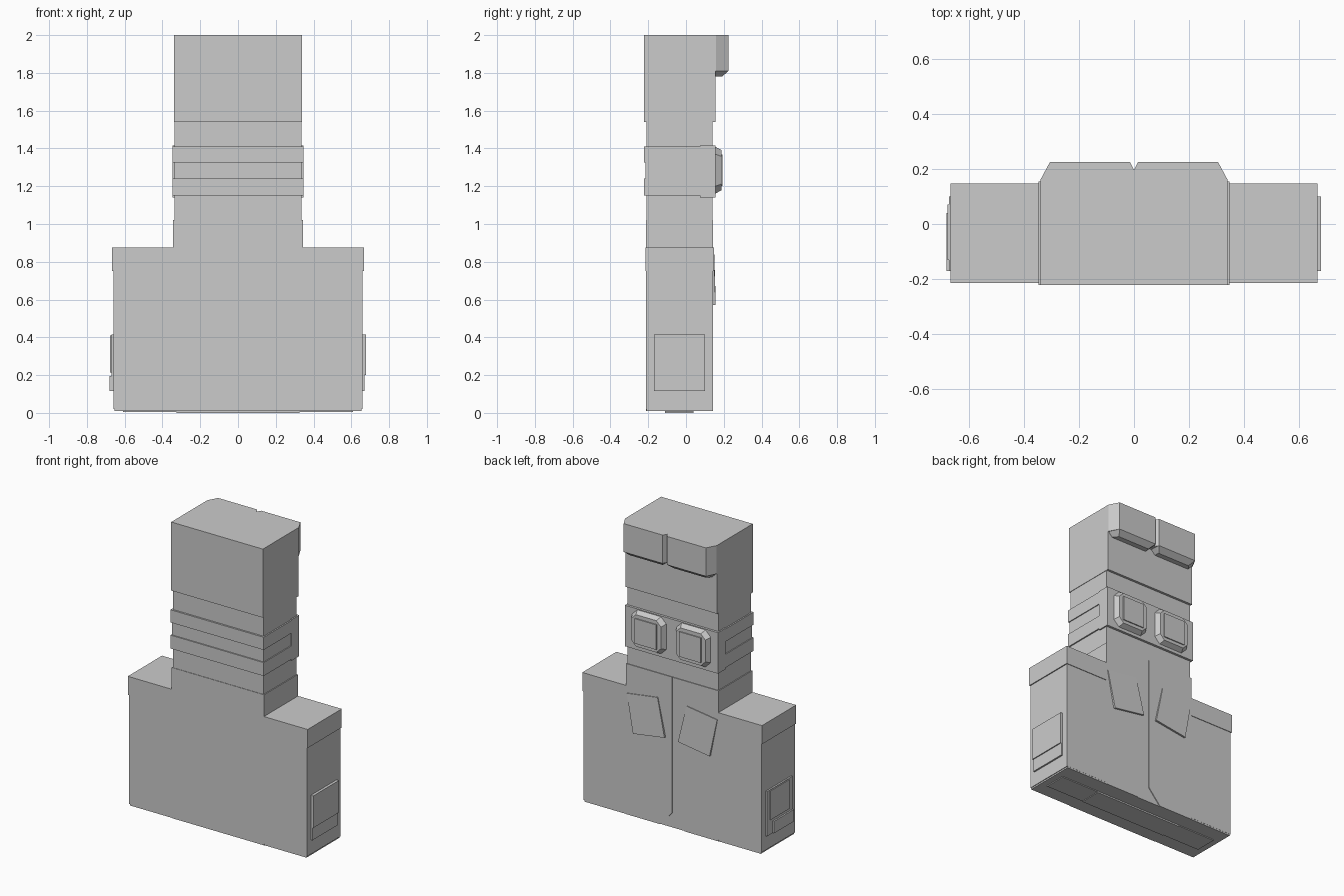
import bpy, bmesh

if "Cube" in bpy.data.objects:
    bpy.data.objects.remove(bpy.data.objects["Cube"])


def prism(name, pts, axis, lo, hi):
    """Extrude a 2D outline: axis 'y' uses (x, z) points, axis 'z' uses (x, y) points."""
    bm = bmesh.new()
    def put(p, d):
        return bm.verts.new((p[0], d, p[1]) if axis == 'y' else (p[0], p[1], d))
    a = [put(p, lo) for p in pts]
    b = [put(p, hi) for p in pts]
    bm.faces.new(a)
    bm.faces.new(b)
    for i in range(len(pts)):
        j = (i + 1) % len(pts)
        bm.faces.new((a[i], a[j], b[j], b[i]))
    bmesh.ops.recalc_face_normals(bm, faces=bm.faces)
    me = bpy.data.meshes.new(name)
    bm.to_mesh(me)
    bm.free()
    ob = bpy.data.objects.new(name, me)
    bpy.context.collection.objects.link(ob)
    return ob


def box(name, x, y, z):
    return prism(name, [(x[0], y[0]), (x[1], y[0]), (x[1], y[1]), (x[0], y[1])], 'z', *z)


def wide(name, half, y, z):
    return box(name, (-half, half), y, z)


def octagon(cx, cz, w, h, c):
    return [(cx - w + c, cz - h), (cx + w - c, cz - h), (cx + w, cz - h + c), (cx + w, cz + h - c),
            (cx + w - c, cz + h), (cx - w + c, cz + h), (cx - w, cz + h - c), (cx - w, cz - h + c)]


# Torso, legs and head
wide("torso", 0.343, (-0.213, 0.139), (0.01, 1.02))
wide("foot_sole", 0.325, (-0.11, 0.04), (0.0, 0.01))
wide("head", 0.337, (-0.21, 0.139), (1.02, 1.55))
wide("hair_cap", 0.34, (-0.222, 0.155), (1.54, 2.0))

# Goggle straps around the head
for i, (z0, z1) in enumerate([(1.15, 1.24), (1.325, 1.41)]):
    wide(f"strap_{i}", 0.346, (-0.222, 0.10), (z0, z1))
wide("strap_core", 0.34, (-0.214, 0.10), (1.24, 1.325))
wide("goggle_mount", 0.346, (0.075, 0.155), (1.14, 1.415))

for s, side in ((1, "right"), (-1, "left")):
    def mx(pts):
        return [(s * a, b) for a, b in pts]

    def xs(a, b):
        return tuple(sorted((s * a, s * b)))

    # Fringe half with chamfered side, centre notch and sloped underside
    fringe = prism(f"fringe_{side}", mx([(0, 0.15), (0.34, 0.15), (0.34, 0.16), (0.305, 0.225),
                                         (0.015, 0.225), (0, 0.197)]), 'z', 1.81, 2.0)
    prism_low = prism(f"fringe_underside_{side}", mx([(0.01, 0.15), (0.335, 0.15), (0.335, 0.16),
                                                     (0.305, 0.225), (0.015, 0.225), (0.01, 0.2)]), 'z', 1.78, 1.81)
    for v in prism_low.data.vertices:
        if v.co.z < 1.79:
            v.co.x = s * (0.17 + (abs(v.co.x) - 0.17) * 0.82)
            v.co.y = min(v.co.y, 0.19)

    # Goggle frame with narrowed front, and its lens
    frame = prism(f"goggle_frame_{side}", octagon(s * 0.165, 1.285, 0.13, 0.127, 0.04), 'y', 0.15, 0.187)
    for v in frame.data.vertices:
        if v.co.y > 0.18:
            v.co.x = s * 0.165 + (v.co.x - s * 0.165) * 0.84
            v.co.z = 1.285 + (v.co.z - 1.285) * 0.84
    box(f"lens_{side}", xs(0.085, 0.245), (0.18, 0.194), (1.2, 1.367))

    # Jacket front half, leaving a centre seam and an inverted V at the hem
    prism(f"jacket_front_{side}", mx([(0.002, 0.11), (0.09, 0.01), (0.343, 0.01), (0.343, 1.02),
                                     (0.002, 1.02)]), 'y', 0.13, 0.144)

    # Tilted chest pocket, standing out further at the bottom
    pocket = prism(f"pocket_{side}", mx([(0.335, 0.825), (0.107, 0.857), (0.05, 0.605),
                                        (0.284, 0.57)]), 'y', 0.135, 0.157)
    for v in pocket.data.vertices:
        if v.co.y > 0.15 and v.co.z > 0.7:
            v.co.y = 0.149

    # Arm, shoulder cuff, hand sole and elbow panels
    box(f"arm_{side}", xs(0.343, 0.66), (-0.212, 0.143), (0.02, 0.76))
    box(f"shoulder_{side}", xs(0.343, 0.667), (-0.215, 0.147), (0.75, 0.875))
    box(f"hand_sole_{side}", xs(0.343, 0.655), (-0.21, 0.142), (0.01, 0.02))
    box(f"hand_pad_{side}", xs(0.325, 0.61), (-0.11, 0.04), (0.004, 0.02))
    box(f"elbow_panel_{side}", xs(0.65, 0.671), (-0.17, 0.1), (0.115, 0.415))
    if s > 0:
        box("elbow_plate_right", (0.66, 0.678), (-0.17, 0.1), (0.2, 0.415))
    else:
        box("elbow_plate_left", (-0.677, -0.66), (-0.13, 0.07), (0.215, 0.41))
        box("elbow_bar_left", (-0.681, -0.66), (-0.17, 0.04), (0.115, 0.195))
